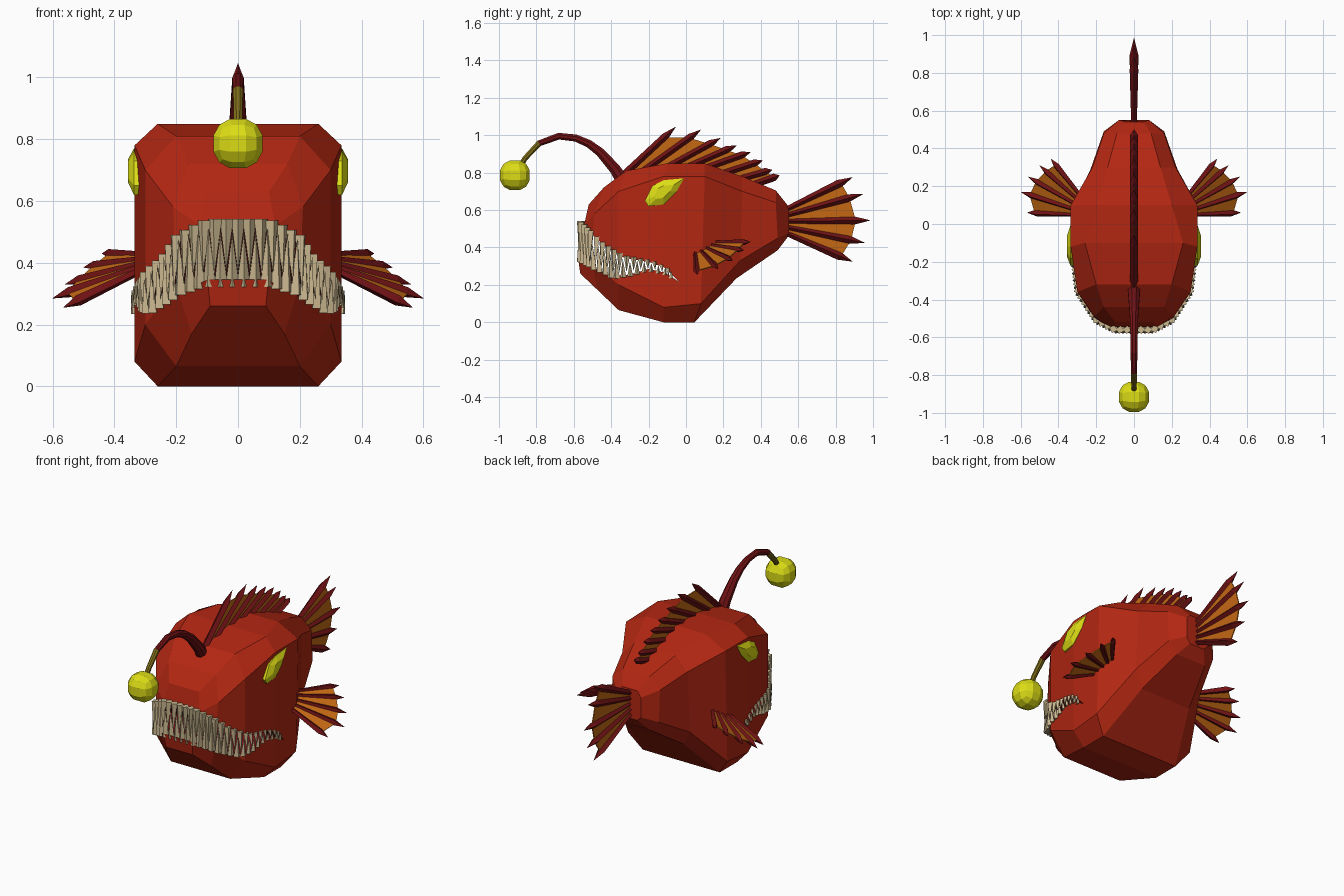
import bpy, bmesh, random
from mathutils import Vector

random.seed(4)
if "Cube" in bpy.data.objects:
    bpy.data.objects.remove(bpy.data.objects["Cube"])


def material(name, r, g, b):
    m = bpy.data.materials.new(name)
    m.use_nodes = True
    m.diffuse_color = (r, g, b, 1)
    m.node_tree.nodes["Principled BSDF"].inputs["Base Color"].default_value = (r, g, b, 1)
    return m


RED = material("body red", .45, .02, .006)
MAROON = material("spine maroon", .16, .006, .007)
ORANGE = material("membrane orange", .55, .14, .007)
YELLOW = material("glow yellow", .72, .72, .008)
OLIVE = material("stalk olive", .22, .16, .01)
IVORY = material("tooth ivory", .6, .48, .28)


def finish(name, bm, *mats):
    bmesh.ops.recalc_face_normals(bm, faces=bm.faces)
    mesh = bpy.data.meshes.new(name)
    bm.to_mesh(mesh)
    bm.free()
    for m in mats:
        mesh.materials.append(m)
    obj = bpy.data.objects.new(name, mesh)
    bpy.context.collection.objects.link(obj)
    return obj


def loft(bm, rings, mat=0):
    """Skin a list of rings and cap both ends."""
    rings = [[bm.verts.new(p) for p in ring] for ring in rings]
    faces = [bm.faces.new(rings[0]), bm.faces.new(rings[-1])]
    for a, b in zip(rings, rings[1:]):
        n = len(a)
        for i in range(n):
            faces.append(bm.faces.new((a[i], a[(i + 1) % n], b[(i + 1) % n], b[i])))
    for f in faces:
        f.material_index = mat
    return faces


def interp(points, t):
    for (t0, *a), (t1, *b) in zip(points, points[1:]):
        if t <= t1:
            k = max(0, (t - t0) / (t1 - t0))
            return [p + (q - p) * k for p, q in zip(a, b)]
    return list(points[-1][1:])


# Body: eight-sided sections, each given as top, upper side, lower side, bottom
sections = [
    [(.1, -.52, .63), (.12, -.545, .52), (.1, -.58, .36), (.09, -.565, .26)],
    [(.16, -.44, .72), (.21, -.49, .58), (.2, -.51, .33), (.15, -.47, .17)],
    [(.2, -.32, .81), (.3, -.36, .7), (.3, -.36, .2), (.2, -.36, .065)],
    [(.26, -.1, .85), (.335, -.12, .78), (.335, -.12, .08), (.26, -.12, 0)],
    [(.2, .1, .85), (.335, .1, .78), (.335, .08, .1), (.26, .045, 0)],
    [(.14, .3, .78), (.22, .3, .7), (.23, .29, .33), (.17, .27, .235)],
    [(.09, .48, .705), (.16, .48, .64), (.16, .49, .45), (.1, .49, .385)],
    [(.05, .54, .63), (.08, .55, .6), (.08, .55, .48), (.05, .54, .45)],
]
bm = bmesh.new()
loft(bm, [s + [(-x, y, z) for x, y, z in reversed(s)] for s in sections])
body = finish("body", bm, RED, MAROON)

# Mouth: a curved slot cut through the jaw
upper = [(-.7, .67), (-.53, .5), (-.44, .41), (-.33, .345), (-.19, .32), (-.11, .29), (-.035, .215)]
lower = [(-.7, .4), (-.585, .35), (-.49, .29), (-.39, .245), (-.3, .255), (-.2, .285), (-.11, .265), (-.035, .215)]
outline = upper + lower[-2::-1]
bm = bmesh.new()
loft(bm, [[(x, y, z) for y, z in outline] for x in (-.6, .6)], 1)
cutter = finish("mouth_cutter", bm, RED, MAROON)
cutter.hide_render = True
cut = body.modifiers.new("mouth", "BOOLEAN")
cut.operation, cut.solver, cut.object = "DIFFERENCE", "EXACT", cutter
carved = bpy.data.meshes.new_from_object(body.evaluated_get(bpy.context.evaluated_depsgraph_get()))
body.modifiers.clear()
body.data = carved
bpy.data.objects.remove(cutter)

# Teeth: four-sided spikes along both lips, sized by the mouth opening
jaw = [(0, 0, -.56), (.1, .1, -.56), (.22, .2, -.51), (.4, .3, -.36), (.64, .335, -.12), (.72, .335, -.05)]


def teeth(name, lip, sign, start, step):
    bm = bmesh.new()
    s = start
    while s < .7:
        x, y = interp(jaw, s)
        gap = interp(upper, y)[0] - interp(lower, y)[0]
        height = max(gap * random.uniform(.8, 1), .03)
        r = .011 + .06 * gap
        z = interp(lip, y)[0] - sign * .012
        for side in ((1, -1) if s > 0 else (1,)):
            c = Vector((side * x, y, z))
            out = Vector((side * x, y + .25, 0)).normalized()
            along = out.cross(Vector((0, 0, 1)))
            tip = c + Vector((0, 0, sign * (height + .012))) + out * .012
            base = [bm.verts.new(c + d * r) for d in (out, along, -out, -along)]
            top = bm.verts.new(tip)
            bm.faces.new(base)
            for i in range(4):
                bm.faces.new((base[i], base[(i + 1) % 4], top))
        s += step
    finish(name, bm, IVORY)


teeth("upper_teeth", upper, -1, 0, .037)
teeth("lower_teeth", lower, 1, .018, .037)

# Eyes: slanted faceted almonds, mirrored
almond = [(-.22, .65), (-.18, .73), (-.12, .76), (-.01, .77), (-.05, .7), (-.12, .63), (-.2, .62)]
for name, side in (("left_eye", 1), ("right_eye", -1)):
    bm = bmesh.new()
    loft(bm, [[(side * x, -.12 + (y + .12) * k, .7 + (z - .7) * k) for y, z in almond]
              for x, k in ((.28, 1), (.337, 1), (.356, .5))])
    finish(name, bm, YELLOW)

# Lure stalk: tapered bent tube ending in an olive tip
path = [(-.33, .74, .034), (-.38, .82, .03), (-.46, .91, .024), (-.52, .955, .021), (-.59, .985, .019),
        (-.68, .995, .018), (-.785, .957, .016), (-.86, .877, .014), (-.9, .81, .014)]
bm = bmesh.new()
rings = []
for i, (y, z, r) in enumerate(path):
    a, b = path[max(i - 1, 0)], path[min(i + 1, len(path) - 1)]
    d = Vector((0, b[0] - a[0], b[1] - a[1])).normalized()
    u, v = Vector((1, 0, 0)), Vector((0, -d.z, d.y))
    rings.append([Vector((0, y, z)) + (u * p + v * q) * r
                  for p, q in ((1, .4), (.4, 1), (-.4, 1), (-1, .4), (-1, -.4), (-.4, -1), (.4, -1), (1, -.4))])
for f in loft(bm, rings):
    f.material_index = int(f.calc_center_median().y < -.78)
finish("lure_stalk", bm, MAROON, OLIVE)

# Lure bulb: a subdivided cube pushed out to a sphere
bm = bmesh.new()
bmesh.ops.create_cube(bm, size=2)
bmesh.ops.subdivide_edges(bm, edges=bm.edges[:], cuts=2, use_grid_fill=True)
for v in bm.verts:
    v.co = v.co.normalized() * .088 + Vector((0, -.915, .786))
finish("lure_bulb", bm, YELLOW)


# Fins: pointed diamond spines joined by thin membranes
def fin(name, spines, width, normal, root, reach):
    spines = [(Vector(a), Vector(b)) for a, b in spines]
    normal = Vector(normal).normalized()
    bm = bmesh.new()
    for a, b in spines:
        u = (b - a).cross(normal).normalized()
        n = u.cross(b - a).normalized()
        loft(bm, [[a.lerp(b, t) + d * width * k for d in (u, n, -u, -n)]
                  for t, k in ((-.1, root), (.8, 1), (1, .03))])
    for (a, b), (c, d) in zip(spines, spines[1:]):
        quad = [a, a.lerp(b, reach), c.lerp(d, reach), c]
        loft(bm, [[p + normal * h for p in quad] for h in (-.003, .003)], 1)
    finish(name, bm, MAROON, ORANGE)


# Dorsal fin
bases = [(-.33, .79), (-.2, .83), (-.08, .84), (.03, .84), (.12, .83), (.21, .8), (.3, .77), (.37, .74)]
tips = [(-.055, 1.045), (.08, 1.03), (.185, .985), (.27, .945), (.345, .91), (.41, .865), (.46, .815), (.5, .785)]
fin("dorsal_fin", [((0, *a), (0, *b)) for a, b in zip(bases, tips)], .02, (1, 0, 0), 1, .78)

# Tail fin
tips = [(.89, .775), (.945, .685), (.985, .545), (.955, .425), (.89, .325)]
fin("tail_fin", [((0, .53, .6 - i * .03), (0, *t)) for i, t in enumerate(tips)],
    .023, (1, 0, 0), .6, .83)

# Pectoral fins, mirrored
tips = [(.565, .06, .255), (.6, .17, .285), (.56, .25, .33), (.5, .31, .385), (.44, .345, .43)]
for name, side in (("left_pectoral_fin", 1), ("right_pectoral_fin", -1)):
    fin(name, [((side * (.325 - i * .008), .05 + i * .028, .37 + i * .014), (side * x, y, z))
               for i, (x, y, z) in enumerate(tips)],
        .019, (side * .5, -.35, .8), .6, .83)
